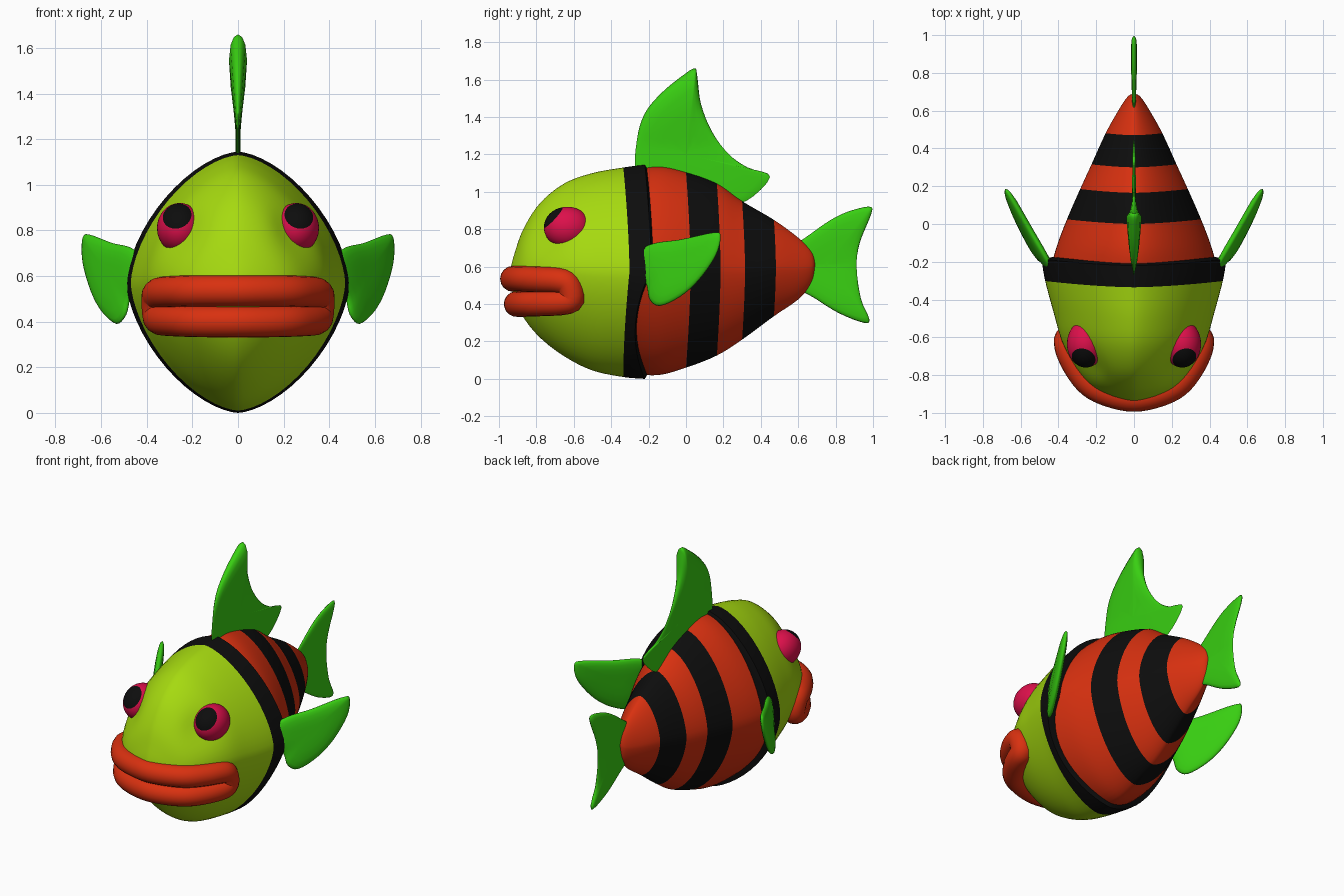
import bpy, bmesh, math
from mathutils import Vector

if "Cube" in bpy.data.objects:
    bpy.data.objects.remove(bpy.data.objects["Cube"])


def material(name, rgb):
    mat = bpy.data.materials.new(name)
    mat.use_nodes = True
    mat.diffuse_color = (*rgb, 1)
    bsdf = next(n for n in mat.node_tree.nodes if n.type == 'BSDF_PRINCIPLED')
    bsdf.inputs["Base Color"].default_value = (*rgb, 1)
    return mat


LIME = material("lime", (.38, .7, .005))
RED = material("orange_red", (.69, .03, .005))
BLACK = material("black", (.004, .004, .004))
GREEN = material("fin_green", (.04, .62, .006))
PINK = material("eye_pink", (.72, .005, .07))


def finish(name, bm, mats, angle=60):
    """Turn a bmesh into a smooth shaded object."""
    bmesh.ops.recalc_face_normals(bm, faces=bm.faces)
    mesh = bpy.data.meshes.new(name)
    bm.to_mesh(mesh)
    bm.free()
    for mat in mats:
        mesh.materials.append(mat)
    mesh.shade_smooth()
    mesh.set_sharp_from_angle(angle=math.radians(angle))
    obj = bpy.data.objects.new(name, mesh)
    bpy.context.collection.objects.link(obj)
    return obj


def spline(points, steps, closed=False):
    """Smooth curve through points of any dimension."""
    pts = [Vector(p) for p in points]
    n = len(pts)
    pick = (lambda i: pts[i % n]) if closed else (lambda i: pts[max(0, min(n - 1, i))])
    out = []
    for i in range(n if closed else n - 1):
        a, b, c, d = (pick(i + k) for k in (-1, 0, 1, 2))
        for s in range(steps):
            t = s / steps
            out.append(b + (c - a) * (t / 2) + (a * 2 - b * 5 + c * 4 - d) * (t * t / 2)
                       + (b * 3 - a - c * 3 + d) * (t ** 3 / 2))
    return out if closed else out + [pts[-1]]


SEGMENTS, STEPS = 64, 5


def ring(row, gill):
    """Rounded diamond cross-section; the row is y, top, bottom, half width."""
    y, top, bottom, half = row
    points = []
    for k in range(SEGMENTS):
        a = math.tau * k / SEGMENTS
        c, s = math.cos(a), math.sin(a)
        x = half * math.copysign(abs(c) ** 1.25, c)
        z = (top + bottom) / 2 + (top - bottom) / 2 * math.copysign(abs(s) ** 1.25, s)
        bend = .07 * half * c * c
        if gill:
            # lower edge of the gill cover sweeps forward, eye sockets sink in
            bend -= .2 * max(0, -s) * c * c * math.exp(-((y + .2) / .1) ** 2)
            gap = (Vector((abs(x), y, z)) - Vector((.23, -.77, .8))).length
            x *= 1 - .13 * math.exp(-(gap / .12) ** 2)
        points.append((x, y + bend, z))
    return points


def loft(name, rows, colours, mats, gill=False, rim=None):
    """Skin rings; each span between rows takes its own colour index."""
    rows = spline(rows, STEPS) + ([Vector(rim)] if rim else [])
    bm = bmesh.new()
    rings = [[bm.verts.new(p) for p in ring(r, gill)] for r in rows]
    for i, (lo, hi) in enumerate(zip(rings, rings[1:])):
        for k in range(SEGMENTS):
            j = (k + 1) % SEGMENTS
            face = bm.faces.new((lo[k], lo[j], hi[j], hi[k]))
            face.material_index = colours[min(i // STEPS, len(colours) - 1)]
    for end, colour in ((rings[0], colours[0]), (rings[-1], colours[-1])):
        bm.faces.new(end).material_index = colour
    return finish(name, bm, mats, 50)


# head, ending in the black gill cover
loft("head", [
    (-.94, .58, .54, .02), (-.92, .66, .44, .13), (-.87, .8, .33, .23),
    (-.78, .94, .22, .31), (-.65, 1.045, .12, .38), (-.5, 1.1, .045, .425),
    (-.335, 1.13, .01, .47), (-.22, 1.145, 0, .49)],
    [0] * 6 + [1], [LIME, BLACK], gill=True, rim=(-.205, 1.12, .025, .43))

# striped body tapering to the tail
loft("striped_body", [
    (-.3, 1.11, .03, .45), (-.15, 1.135, .02, .41), (0, 1.105, .06, .355),
    (.165, 1.045, .125, .285), (.3, .95, .21, .225), (.47, .85, .335, .15),
    (.6, .755, .425, .08), (.67, .685, .51, .035), (.69, .625, .6, .005)],
    [0, 0, 1, 0, 1, 0, 0, 0], [RED, BLACK])


# lips: one closed loop, upper half running round the corners into the lower
upper = [(0, -.925, .535), (.13, -.9, .535), (.23, -.85, .533),
         (.3, -.765, .53), (.343, -.68, .525), (.355, -.63, .505)]
lower = [(x * .99, y + .02, .935 - z) for x, y, z in reversed(upper)]
right_half = upper + lower
left_half = [(-x, y, z) for x, y, z in reversed(right_half) if x > 0]
curve = bpy.data.curves.new("lip_path", 'CURVE')
curve.dimensions = '3D'
curve.bevel_depth = .069
curve.bevel_resolution = 6
path = spline(right_half + left_half, 4, closed=True)
strand = curve.splines.new('POLY')
strand.points.add(len(path) - 1)
for point, co in zip(strand.points, path):
    point.co = (*co, 1)
strand.use_cyclic_u = True
helper = bpy.data.objects.new("lip_helper", curve)
bpy.context.collection.objects.link(helper)
graph = bpy.context.evaluated_depsgraph_get()
bm = bmesh.new()
tube = bpy.data.meshes.new_from_object(helper.evaluated_get(graph))
bm.from_mesh(tube)
for face in bm.faces:
    face.material_index = 0
bpy.data.objects.remove(helper)
bpy.data.meshes.remove(tube)
finish("lips", bm, [RED], 80)


def eye(name, side):
    """Ellipsoid with its pole turned to the pupil direction."""
    bm = bmesh.new()
    bmesh.ops.create_uvsphere(bm, u_segments=40, v_segments=32, radius=1)
    for face in bm.faces:
        face.material_index = int(face.calc_center_median().z > math.cos(math.radians(42)))
    turn = Vector((.15, -.75, .6)).to_track_quat('Z', 'Y')
    for v in bm.verts:
        p = turn @ v.co
        v.co = (side * (.255 + .1 * p.x), -.635 + .125 * p.y, .81 + .11 * p.z)
    finish(name, bm, [PINK, BLACK])


def fin(name, outline, centre, thickness, place):
    """Pillow-shaped plate: outline shrunk towards a centre on both sides."""
    edge = spline([Vector(p) for p in outline], 4, closed=True)
    centre = Vector(centre)
    n = len(edge)
    bm = bmesh.new()

    def layer(scale, sign):
        pts = [centre + (p - centre) * scale for p in edge]
        bulge = sign * math.sqrt(1 - scale ** 4)
        return [bm.verts.new(place(p.x, p.y, bulge * thickness(p.x, p.y))) for p in pts]

    border = layer(1, 0)
    for sign in (1, -1):
        previous = border
        for scale in (.97, .9, .75, .5, .25, .05):
            current = layer(scale, sign)
            for k in range(n):
                j = (k + 1) % n
                bm.faces.new((previous[k], previous[j], current[j], current[k]))
            previous = current
        bm.faces.new(previous)
    finish(name, bm, [GREEN], 100)


def upright(y, z, t):
    return (t, y, z)


# dorsal fin, thicker towards the tip
fin("dorsal_fin", [
    (-.26, 1.1), (-.262, 1.28), (-.22, 1.42), (-.13, 1.53), (-.02, 1.62), (.045, 1.66),
    (.06, 1.62), (.08, 1.47), (.14, 1.32), (.23, 1.2), (.33, 1.13), (.45, 1.08),
    (.32, .95), (.2, .96), (-.1, 1.05)], (0, 1.2),
    lambda y, z: .01 + .045 * max(0, min(1, (z - 1.25) / .35)), upright)

# tail fin
fin("tail_fin", [
    (.56, .68), (.68, .785), (.8, .865), (.9, .905), (.985, .92), (.99, .88), (.93, .73),
    (.912, .6), (.935, .43), (.98, .32), (.95, .3), (.82, .35), (.69, .43), (.56, .52)],
    (.75, .61), lambda y, z: .006 + .06 * abs(z - .61), upright)

# paired eyes and pectoral fins
for label, side in (("left", 1), ("right", -1)):
    eye(label + "_eye", side)
    fin(label + "_pectoral_fin", [
        (-.25, .68), (-.17, .725), (-.03, .745), (.145, .782), (.185, .765), (.16, .66),
        (.07, .53), (-.03, .44), (-.14, .39), (-.195, .425), (-.21, .5), (-.25, .58)],
        (-.06, .62), lambda y, z: .022,
        lambda y, z, t: (side * (.45 + .6 * (y + .2) + .13 * (.75 - z) + t), y - .5 * t, z))
